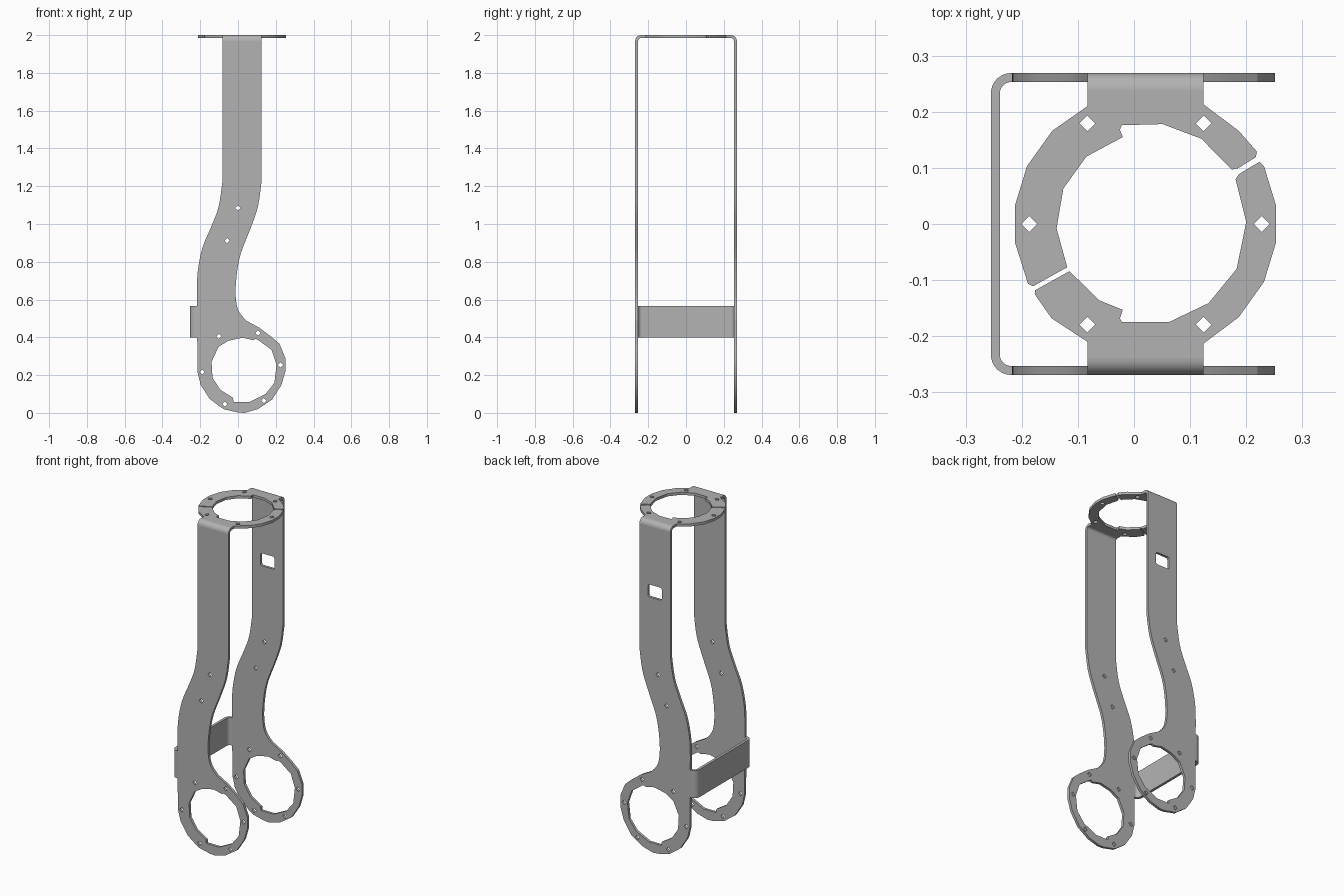
import bpy, bmesh, math
from mathutils import Vector

if "Cube" in bpy.data.objects:
    bpy.data.objects.remove(bpy.data.objects["Cube"], do_unlink=True)

THICK = 0.016            # sheet thickness
HALF_Y = 0.269           # outer face of the legs
TOP = 2.0
BEND = 0.03              # outer bend radius
STRAP = (-0.083, 0.124)  # strap edges in x
CX = 0.0205              # ring centre in x

steel = bpy.data.materials.new("grey_steel")
steel.use_nodes = True
steel.diffuse_color = (0.45, 0.45, 0.45, 1)
steel.node_tree.nodes["Principled BSDF"].inputs["Base Color"].default_value = (0.45, 0.45, 0.45, 1)

# Where a profile's (u, v, depth) goes for each extrusion axis
AXES = {
    "x": lambda u, v, w: (w, u, v),
    "y": lambda u, v, w: (u, w, v),
    "z": lambda u, v, w: (u, v, w),
}


def plate(name, loops, axis, start, end):
    """Extrude a filled outline (first loop) with holes (other loops)."""
    curve = bpy.data.curves.new(name, "CURVE")
    curve.dimensions = "2D"
    curve.fill_mode = "BOTH"
    curve.extrude = (end - start) / 2
    for loop in loops:
        spline = curve.splines.new("POLY")
        spline.points.add(len(loop) - 1)
        for point, (u, v) in zip(spline.points, loop):
            point.co = (u, v, 0, 1)
        spline.use_cyclic_u = True
    helper = bpy.data.objects.new(name + "_outline", curve)
    bpy.context.collection.objects.link(helper)
    deps = bpy.context.evaluated_depsgraph_get()
    mesh = bpy.data.meshes.new_from_object(helper.evaluated_get(deps))
    bpy.data.objects.remove(helper, do_unlink=True)

    bm = bmesh.new()
    bm.from_mesh(mesh)
    middle = (start + end) / 2
    for vert in bm.verts:
        u, v, w = vert.co
        vert.co = AXES[axis](u, v, w + middle)
    bmesh.ops.remove_doubles(bm, verts=bm.verts, dist=0.0001)
    bmesh.ops.recalc_face_normals(bm, faces=bm.faces)
    bm.to_mesh(mesh)
    bm.free()
    mesh.materials.clear()
    mesh.materials.append(steel)
    obj = bpy.data.objects.new(name, mesh)
    bpy.context.collection.objects.link(obj)
    bpy.ops.object.select_all(action="DESELECT")
    obj.select_set(True)
    bpy.context.view_layer.objects.active = obj
    bpy.ops.object.shade_smooth_by_angle(angle=math.radians(25))
    return obj


def arc(cx, cy, radius, start, end, steps=8):
    angles = [math.radians(start + (end - start) * i / steps) for i in range(steps + 1)]
    return [(cx + radius * math.cos(a), cy + radius * math.sin(a)) for a in angles]


def polar(cx, cy, radius, degrees):
    return [(cx + radius * math.cos(math.radians(d)), cy + radius * math.sin(math.radians(d)))
            for d in degrees]


def screw_hole(x, y, r=0.014):
    return polar(x, y, r, (0, 90, 180, 270))


def smooth_path(points, steps=4):
    """Catmull-Rom curve through the points."""
    pts = [Vector(p) for p in [points[0]] + points + [points[-1]]]
    out = []
    for a, b, c, d in zip(pts, pts[1:], pts[2:], pts[3:]):
        for i in range(steps):
            t = i / steps
            p = (b * 2 + (c - a) * t + (a * 2 - b * 5 + c * 4 - d) * t ** 2
                 + (b * 3 - a - c * 3 + d) * t ** 3) / 2
            out.append(tuple(p))
    return out + [points[-1]]


# Leg outline: strap, S-curve and lower ring
right_edge = smooth_path([(0.124, 1.22), (0.105, 1.09), (0.066, 0.976), (0.013, 0.838),
                          (-0.008, 0.72), (-0.012, 0.615), (0.003, 0.54), (0.045, 0.488)])
left_edge = smooth_path([(-0.217, 0.65), (-0.213, 0.75), (-0.188, 0.875), (-0.14, 0.99),
                         (-0.103, 1.09), (-0.083, 1.22)])
lower_rim = [(0.114, 0.45), (0.177, 0.403), (0.22, 0.365), (0.251, 0.29), (0.251, 0.22),
             (0.23, 0.148), (0.18, 0.07), (0.105, 0.02), (0.035, 0), (0, 0.002), (-0.077, 0.02),
             (-0.15, 0.074), (-0.198, 0.149), (-0.215, 0.22)]
leg_outline = ([(STRAP[0], TOP - BEND), (STRAP[1], TOP - BEND)]
               + right_edge + lower_rim + left_edge)
bore = [(0.024, 0.398), (0.082, 0.385), (0.092, 0.392), (0.108, 0.385), (0.177, 0.334),
        (0.204, 0.255), (0.193, 0.16), (0.146, 0.1), (0.061, 0.058), (-0.024, 0.058),
        (-0.026, 0.08), (-0.093, 0.122), (-0.135, 0.186), (-0.14, 0.27), (-0.103, 0.35),
        (-0.05, 0.382)]
leg_holes = [bore, screw_hole(0, 1.085), screw_hole(-0.058, 0.912)]
leg_holes += [screw_hole(x, z) for x, z in polar(0.018, 0.235, 0.208, range(5, 365, 60))]

# Rounded cable window, in the back leg only
window = []
for i, (sx, sz) in enumerate([(1, 1), (-1, 1), (-1, -1), (1, -1)]):
    window += arc(CX + sx * 0.036, 1.58 + sz * 0.027, 0.011, i * 90, i * 90 + 90, 3)

plate("front_leg", [leg_outline] + leg_holes, "y", -HALF_Y, THICK - HALF_Y)
plate("back_leg", [leg_outline] + leg_holes + [window], "y", HALF_Y - THICK, HALF_Y)

# Rounded bends between the legs and the top ring
for name, side in (("front_bend", -1), ("back_bend", 1)):
    cy, cz = HALF_Y - BEND, TOP - BEND
    profile = arc(cy, cz, BEND, 0, 90) + arc(cy, cz, BEND - THICK, 90, 0)
    plate(name, [[(side * y, z) for y, z in profile]], "x", *STRAP)

# Top ring: two halves parted by slanted slots, each joined to one strap
RIM, BOLTS = 0.235, 0.207
seam = HALF_Y - BEND
back_inner = [(0.219, 0.129), (0.217, 0.119), (0.185, 0.099), (0.174, 0.097), (0.12, 0.152),
              (0.051, 0.178), (-0.022, 0.176), (-0.025, 0.168), (-0.02, 0.155), (-0.085, 0.12),
              (-0.126, 0.063), (-0.138, -0.008), (-0.119, -0.077), (-0.18, -0.111)]
front_inner = [(-0.147, -0.168), (-0.177, -0.125), (-0.176, -0.118), (-0.115, -0.084),
               (-0.062, -0.136), (-0.02, -0.153), (-0.025, -0.168), (-0.022, -0.175),
               (0.062, -0.175), (0.133, -0.141), (0.183, -0.08), (0.2, 0.004), (0.181, 0.08),
               (0.187, 0.089), (0.224, 0.111)]
back_half = ([(STRAP[0], seam), (STRAP[1], seam), (STRAP[1], 0.213)]
             + polar(CX, 0, RIM, [45]) + back_inner
             + polar(CX, 0, RIM, [207, 188, 172, 154, 135]) + [(STRAP[0], 0.21)])
front_half = ([(STRAP[1], -seam), (STRAP[0], -seam), (STRAP[0], -0.21)] + front_inner
              + polar(CX, 0, RIM, [26, 8, -8, -26, -45]) + [(STRAP[1], -0.213)])
for name, outline, angles in (("back_ring_half", back_half, (60, 120, 180)),
                              ("front_ring_half", front_half, (0, 240, 300))):
    holes = [screw_hole(x, y) for x, y in polar(CX, 0, BOLTS, angles)]
    plate(name, [outline] + holes, "z", TOP - THICK, TOP)

# Cross brace: a bent strip tying the two legs together
bx, by, r = -0.255, HALF_Y, 0.036
brace = [(-0.214, by)] + arc(bx + r, by - r, r, 90, 180)
brace += arc(bx + r, r - by, r, 180, 270) + [(-0.214, -by), (-0.214, THICK - by)]
brace += arc(bx + r, r - by, r - THICK, 270, 180)
brace += arc(bx + r, by - r, r - THICK, 180, 90) + [(-0.214, by - THICK)]
plate("cross_brace", [brace], "z", 0.4, 0.567)
